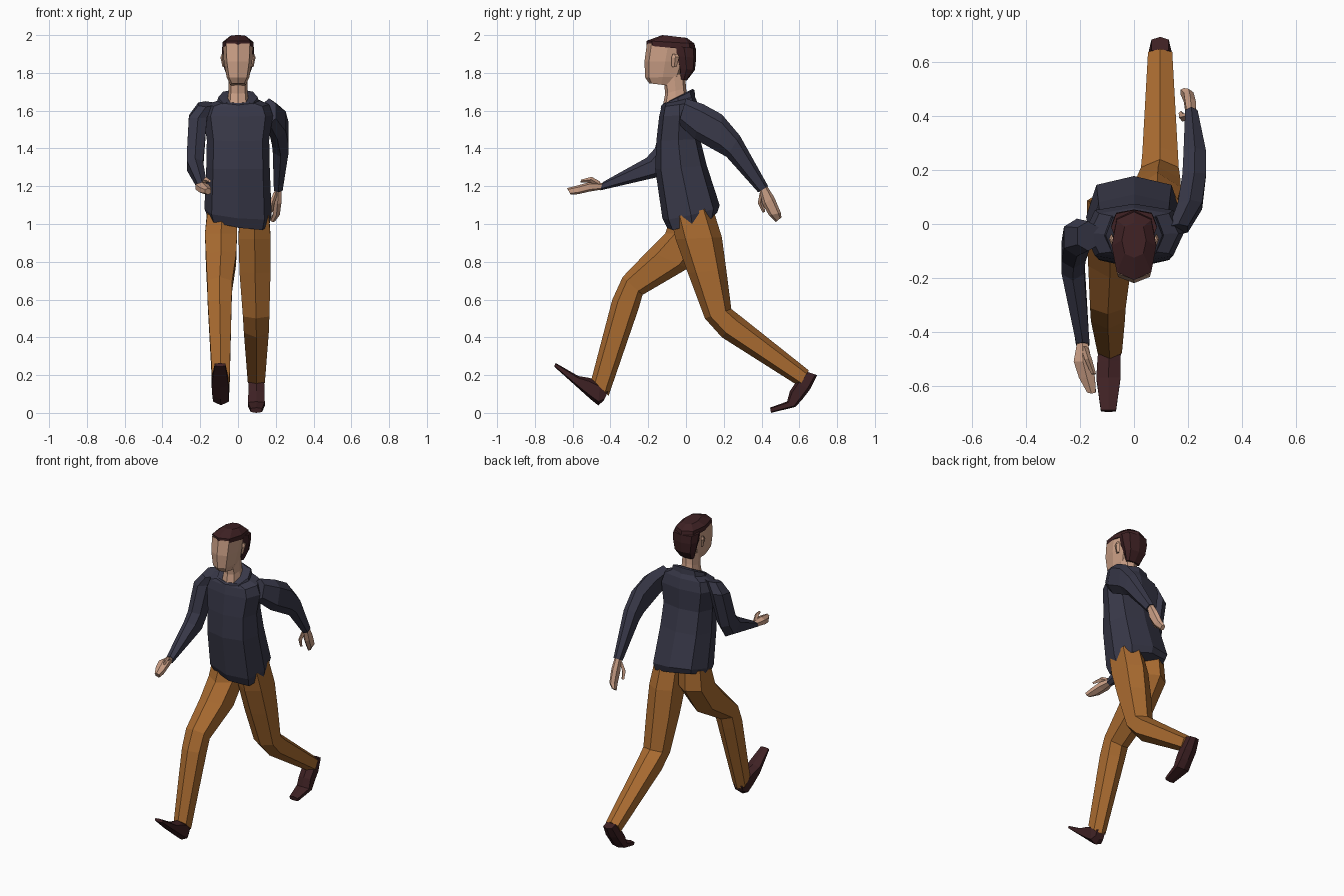
import bpy, bmesh, math
from mathutils import Vector


def material(name, rgb):
    m = bpy.data.materials.new(name)
    m.diffuse_color = (*rgb, 1)
    return m


NAVY = material("navy cloth", (0.040, 0.040, 0.066))
TAN = material("tan cloth", (0.40, 0.148, 0.030))
SKIN = material("skin", (0.60, 0.35, 0.24))
HAIR = material("dark brown", (0.048, 0.015, 0.017))


def loft(name, mat, rings, sides=6, power=0.8):
    """Rings: centre x, half width, front (y, z), back (y, z), optional roll slope."""
    bm = bmesh.new()
    norm = max(abs(math.sin(i * math.tau / sides)) for i in range(sides)) ** power
    loops = []
    for x, hw, yf, zf, yb, zb, *roll in rings:
        mid = Vector((x, (yf + yb) / 2, (zf + zb) / 2))
        half = Vector((0, (yf - yb) / 2, (zf - zb) / 2))
        side = Vector((hw, 0, hw * (roll[0] if roll else 0)))
        loop = []
        for i in range(sides):
            c, s = math.cos(i * math.tau / sides), math.sin(i * math.tau / sides)
            u = math.copysign(abs(c) ** power, c)
            v = math.copysign(abs(s) ** power, s) / norm
            loop.append(bm.verts.new(mid + half * u + side * v))
        loops.append(loop)
    for a, b in zip(loops, loops[1:]):
        for i in range(sides):
            j = (i + 1) % sides
            bm.faces.new((a[i], a[j], b[j], b[i]))
    bm.faces.new(loops[0][::-1])
    bm.faces.new(loops[-1])
    bmesh.ops.recalc_face_normals(bm, faces=bm.faces)
    me = bpy.data.meshes.new(name)
    bm.to_mesh(me)
    bm.free()
    me.materials.append(mat)
    ob = bpy.data.objects.new(name, me)
    bpy.context.collection.objects.link(ob)
    return ob


# Sweater body and collar
loft("sweater", NAVY, [
    (0, .165, -.10, .98, .165, 1.06, -.16),
    (0, .178, -.125, 1.03, .178, 1.10, -.10),
    (0, .168, -.163, 1.29, .11, 1.31),
    (0, .165, -.157, 1.44, .075, 1.45),
    (0, .185, -.142, 1.57, .075, 1.58),
    (0, .165, -.13, 1.62, .06, 1.645),
    (0, .09, -.12, 1.64, .045, 1.68)], 8, .7)
loft("collar", NAVY, [
    (0, .115, -.135, 1.61, .05, 1.66),
    (0, .105, -.13, 1.63, .045, 1.71),
    (0, .07, -.12, 1.635, .035, 1.715)], 8)

# Trouser legs: one swung forward, one trailing
loft("front_leg", TAN, [
    (-.085, .078, -.08, 1.04, .13, 1.09),
    (-.09, .085, -.11, .95, .14, .95),
    (-.09, .08, -.2, .86, .01, .765),
    (-.097, .066, -.335, .72, -.23, .625),
    (-.097, .063, -.39, .6, -.25, .555),
    (-.09, .045, -.5, .18, -.41, .09)])
loft("back_leg", TAN, [
    (.085, .078, -.08, 1.03, .14, 1.09),
    (.088, .085, -.055, .92, .19, .93),
    (.09, .082, .01, .74, .213, .76),
    (.096, .07, .1, .5, .24, .55),
    (.097, .066, .19, .4, .285, .515),
    (.097, .045, .6, .14, .65, .225)])

# Shoes
loft("front_shoe", HAIR, [
    (-.09, .03, -.41, .12, -.435, .065),
    (-.09, .042, -.455, .16, -.465, .04),
    (-.093, .043, -.51, .185, -.505, .072),
    (-.095, .045, -.57, .195, -.575, .135),
    (-.095, .028, -.69, .264, -.698, .245)], 6, .6)
loft("back_shoe", HAIR, [
    (.097, .032, .635, .22, .695, .2),
    (.097, .042, .58, .16, .657, .125),
    (.097, .042, .55, .115, .62, .077),
    (.097, .045, .535, .06, .58, .032),
    (.097, .03, .445, .028, .45, 0)], 6, .6)

# Sleeves
loft("front_sleeve", NAVY, [
    (-.17, .04, -.1, 1.62, .01, 1.65),
    (-.212, .048, -.12, 1.56, .02, 1.58),
    (-.225, .045, -.165, 1.4, -.045, 1.34),
    (-.227, .042, -.21, 1.35, -.09, 1.262),
    (-.19, .025, -.44, 1.222, -.455, 1.178)])
loft("back_sleeve", NAVY, [
    (.165, .035, -.04, 1.53, .0, 1.665),
    (.208, .045, .045, 1.45, .09, 1.635),
    (.224, .044, .18, 1.375, .19, 1.58),
    (.226, .042, .215, 1.355, .285, 1.468),
    (.213, .023, .382, 1.168, .435, 1.2)])

# Hands and thumbs
loft("front_hand", SKIN, [
    (-.192, .018, -.43, 1.217, -.44, 1.183),
    (-.19, .034, -.51, 1.222, -.51, 1.172),
    (-.175, .03, -.57, 1.205, -.57, 1.158),
    (-.158, .016, -.63, 1.19, -.61, 1.155)])
loft("front_thumb", SKIN, [
    (-.185, .012, -.455, 1.225, -.455, 1.19),
    (-.17, .014, -.5, 1.25, -.505, 1.22),
    (-.15, .009, -.555, 1.235, -.56, 1.22)], 4)
loft("back_hand", SKIN, [
    (.212, .017, .388, 1.18, .43, 1.2),
    (.21, .02, .405, 1.105, .468, 1.14),
    (.203, .018, .44, 1.045, .502, 1.06),
    (.185, .012, .475, 1.01, .505, 1.035)])
loft("back_thumb", SKIN, [
    (.2, .012, .39, 1.165, .41, 1.17),
    (.18, .013, .38, 1.11, .41, 1.11),
    (.175, .009, .405, 1.06, .42, 1.065)], 4)

# Neck, face and ears
loft("neck", SKIN, [
    (0, .058, -.125, 1.615, .01, 1.66),
    (0, .05, -.11, 1.69, .0, 1.72),
    (0, .05, -.12, 1.78, -.005, 1.8)], 8)
loft("face", SKIN, [
    (0, .042, -.195, 1.745, -.07, 1.73),
    (0, .06, -.216, 1.775, -.03, 1.78),
    (0, .075, -.22, 1.86, .0, 1.86),
    (0, .08, -.207, 1.955, .02, 1.955)], 8, .7)
for tag, s in (("left", -1), ("right", 1)):
    loft(tag + "_ear", SKIN, [
        (s * .074, .008, -.075, 1.83, -.05, 1.83),
        (s * .084, .009, -.078, 1.88, -.035, 1.885),
        (s * .08, .006, -.07, 1.9, -.045, 1.9)], 4)

# Hair: crown and back of the head
loft("hair_top", HAIR, [
    (0, .083, -.208, 1.945, .052, 1.92),
    (0, .083, -.208, 1.97, .045, 1.955),
    (0, .045, -.125, 2.0, .005, 1.985)], 8, .75)
loft("hair_back", HAIR, [
    (0, .05, -.03, 1.765, .005, 1.76),
    (0, .072, -.04, 1.825, .047, 1.815),
    (0, .084, -.06, 1.89, .054, 1.88),
    (0, .085, -.075, 1.945, .052, 1.93)], 8, .7)
